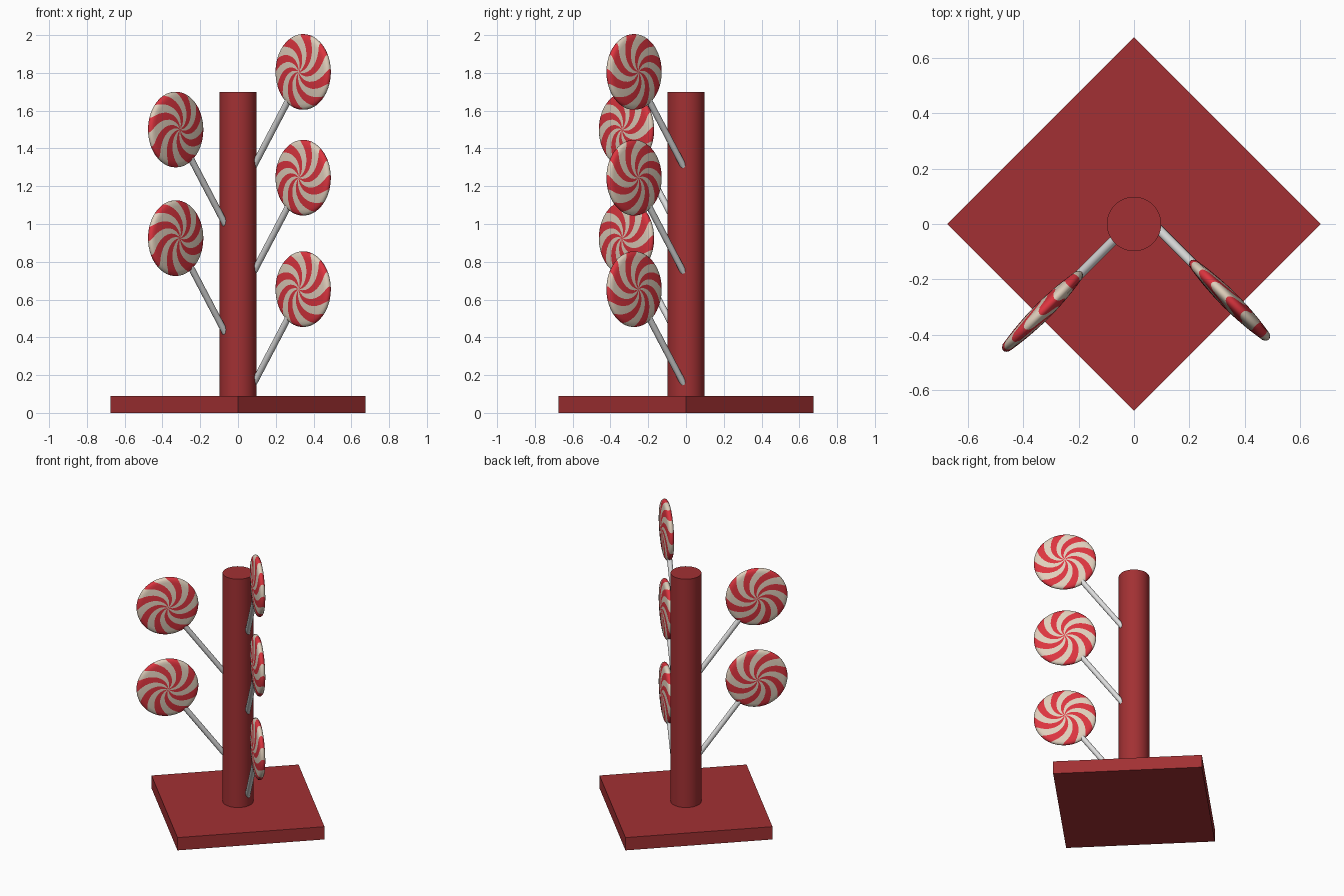
import bpy, bmesh, math
from mathutils import Matrix, Vector

if "Cube" in bpy.data.objects:
    bpy.data.objects.remove(bpy.data.objects["Cube"])


def material(name, rgb):
    m = bpy.data.materials.new(name)
    m.diffuse_color = (*rgb, 1)
    m.use_nodes = True
    m.node_tree.nodes["Principled BSDF"].inputs["Base Color"].default_value = m.diffuse_color
    return m


DARK_RED = material("dark red", (0.36, 0.03, 0.033))
CANDY_RED = material("candy red", (0.72, 0.035, 0.05))
CREAM = material("cream", (0.74, 0.62, 0.50))
STICK = material("stick white", (0.72, 0.72, 0.72))

ARMS, SUB, TWIST = 8, 4, 1.25      # swirl arms, segments per stripe, swirl angle
R = 0.2


def finish(name, bm, mats, smooth=True):
    bmesh.ops.recalc_face_normals(bm, faces=bm.faces)
    me = bpy.data.meshes.new(name)
    bm.to_mesh(me)
    bm.free()
    for m in mats:
        me.materials.append(m)
    ob = bpy.data.objects.new(name, me)
    bpy.context.collection.objects.link(ob)
    if smooth:
        bpy.ops.object.select_all(action='DESELECT')
        ob.select_set(True)
        bpy.context.view_layer.objects.active = ob
        bpy.ops.object.shade_smooth_by_angle(angle=math.radians(40))
    return ob


def rod(name, a, b, radius, mat, segs):
    a, b = Vector(a), Vector(b)
    d = b - a
    bm = bmesh.new()
    rot = d.to_track_quat('Z', 'Y').to_matrix().to_4x4()
    bmesh.ops.create_cone(bm, cap_ends=True, segments=segs, radius1=radius, radius2=radius,
                          depth=d.length, matrix=Matrix.Translation((a + b) / 2) @ rot)
    return finish(name, bm, [mat])


def candy(name, centre, yaw):
    """Lens-shaped disc whose grid is twisted so the stripes follow a spiral."""
    bm = bmesh.new()
    n = ARMS * 2 * SUB
    # profile: (radius, half thickness) front centre -> rim -> back centre
    prof = [(R * f, 0.015 + 0.018 * (1 - f * f)) for f in
            (0.06, 0.15, 0.25, 0.35, 0.45, 0.55, 0.65, 0.75, 0.85, 0.93)]
    prof += [(R * 0.98, 0.011), (R, 0.004)]
    prof += [(r, -h) for r, h in reversed(prof)]
    rings = []
    for r, h in prof:
        off = TWIST * (r / R)
        rings.append([bm.verts.new((r * math.cos(2 * math.pi * i / n + off), -h,
                                    r * math.sin(2 * math.pi * i / n + off))) for i in range(n)])
    for a, b in zip(rings, rings[1:]):
        for i in range(n):
            j = (i + 1) % n
            f = bm.faces.new((a[i], a[j], b[j], b[i]))
            f.material_index = (i // SUB) % 2
    for ring, h in ((rings[0], 0.033), (rings[-1], -0.033)):
        c = bm.verts.new((0, -h, 0))
        for i in range(n):
            f = bm.faces.new((ring[i], ring[(i + 1) % n], c))
            f.material_index = (i // SUB) % 2
    bm.transform(Matrix.Translation(centre) @ Matrix.Rotation(yaw, 4, 'Z'))
    finish(name, bm, [CANDY_RED, CREAM])


# square base, turned by 45 degrees
bm = bmesh.new()
bmesh.ops.create_cube(bm, size=1, matrix=Matrix.Translation((0, 0, 0.045))
                      @ Matrix.Rotation(math.pi / 4, 4, 'Z') @ Matrix.Diagonal((0.954, 0.954, 0.09, 1)))
finish("base", bm, [DARK_RED], False)

# trunk
rod("trunk", (0, 0, 0.08), (0, 0, 1.70), 0.098, DARK_RED, 48)

# lollipops: three on the right, two on the left
for side, x, y, heights in ((1, 0.345, -0.275, (0.655, 1.245, 1.805)),
                            (-1, -0.33, -0.315, (0.925, 1.5))):
    tag = "right" if side > 0 else "left"
    for k, z in enumerate(heights):
        candy(f"{tag}_candy_{k + 1}", (x, y, z), -side * math.pi / 4)
        s = 0.262
        rod(f"{tag}_stick_{k + 1}", (x - side * s, y + s, z - 0.5), (x - side * 0.06, y + 0.06, z - 0.115),
            0.017, STICK, 16)
